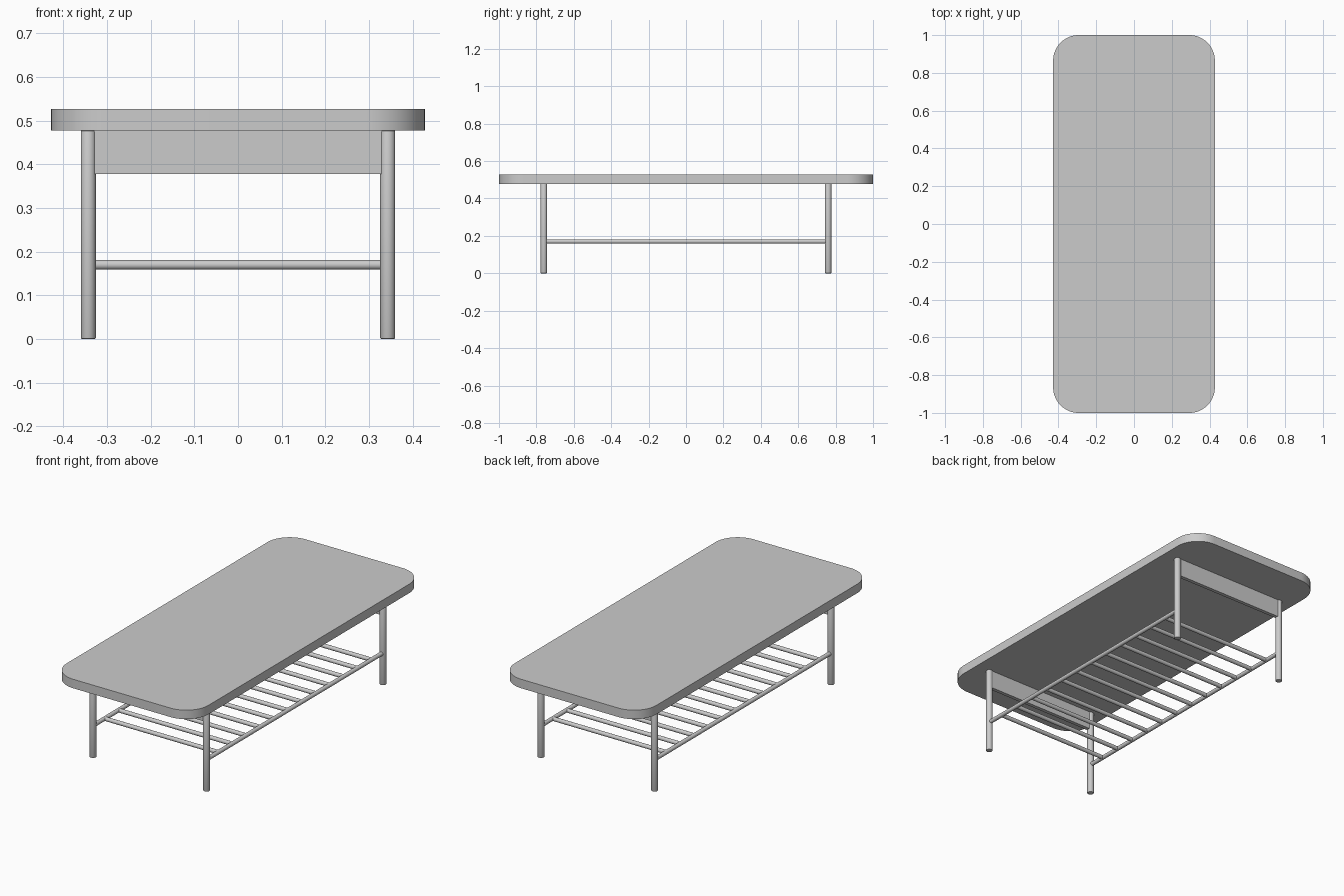
import bpy, bmesh, math
from mathutils import Vector

if "Cube" in bpy.data.objects:
    bpy.data.objects.remove(bpy.data.objects["Cube"])

grey = bpy.data.materials.new("light grey")
grey.diffuse_color = (0.6, 0.6, 0.6, 1)
grey.use_nodes = True
grey.node_tree.nodes["Principled BSDF"].inputs["Base Color"].default_value = grey.diffuse_color


def finish(name, bm, smooth=True):
    bmesh.ops.recalc_face_normals(bm, faces=bm.faces)
    mesh = bpy.data.meshes.new(name)
    bm.to_mesh(mesh)
    bm.free()
    mesh.materials.append(grey)
    ob = bpy.data.objects.new(name, mesh)
    bpy.context.collection.objects.link(ob)
    if smooth:
        bpy.ops.object.select_all(action='DESELECT')
        ob.select_set(True)
        bpy.context.view_layer.objects.active = ob
        bpy.ops.object.shade_smooth_by_angle(angle=math.radians(35))
    return ob


def rod(name, a, b, r, sides=32, bevel=0):
    a, b = Vector(a), Vector(b)
    bm = bmesh.new()
    bmesh.ops.create_cone(bm, cap_ends=True, segments=sides, radius1=r,
                          radius2=r, depth=(b - a).length)
    if bevel:
        rims = [e for e in bm.edges if abs(e.verts[0].co.z - e.verts[1].co.z) < 1e-5]
        bmesh.ops.bevel(bm, geom=rims, offset=bevel, segments=2, profile=0.5, affect='EDGES')
    bm.transform((b - a).to_track_quat('Z', 'Y').to_matrix().to_4x4())
    bmesh.ops.translate(bm, vec=(a + b) / 2, verts=bm.verts)
    return finish(name, bm)


def slab(name, lo, hi, radius=0):
    lo, hi = Vector(lo), Vector(hi)
    bm = bmesh.new()
    bmesh.ops.create_cube(bm, size=1)
    bmesh.ops.scale(bm, vec=hi - lo, verts=bm.verts)
    bmesh.ops.translate(bm, vec=(lo + hi) / 2, verts=bm.verts)
    if radius:
        corners = [e for e in bm.edges if abs(e.verts[0].co.z - e.verts[1].co.z) > 1e-5]
        bmesh.ops.bevel(bm, geom=corners, offset=radius, segments=16, profile=0.5, affect='EDGES')
    return finish(name, bm, radius > 0)


LEG_X, LEG_Y, TOP_Z, SHELF_Z = 0.343, 0.76, 0.478, 0.17

# rounded table top
slab("table_top", (-0.428, -1, TOP_Z), (0.428, 1, 0.527), 0.135)

# legs and end aprons
for sy, end in ((-1, "front"), (1, "back")):
    for sx, side in ((-1, "left"), (1, "right")):
        rod(f"{end}_{side}_leg", (sx * LEG_X, sy * LEG_Y, 0),
            (sx * LEG_X, sy * LEG_Y, TOP_Z), 0.0172, bevel=0.003)
    slab(f"{end}_apron", (-LEG_X, sy * LEG_Y - 0.01, 0.378), (LEG_X, sy * LEG_Y + 0.01, TOP_Z))

# shelf side rails
for sx, side in ((-1, "left"), (1, "right")):
    rod(f"{side}_shelf_rail", (sx * LEG_X, -LEG_Y, SHELF_Z), (sx * LEG_X, LEG_Y, SHELF_Z), 0.011)

# shelf cross rods
COUNT = 12
for i in range(COUNT):
    y = -0.66 + 1.32 * i / (COUNT - 1)
    rod(f"shelf_rod_{i + 1}", (-LEG_X, y, SHELF_Z), (LEG_X, y, SHELF_Z), 0.011, 24)
